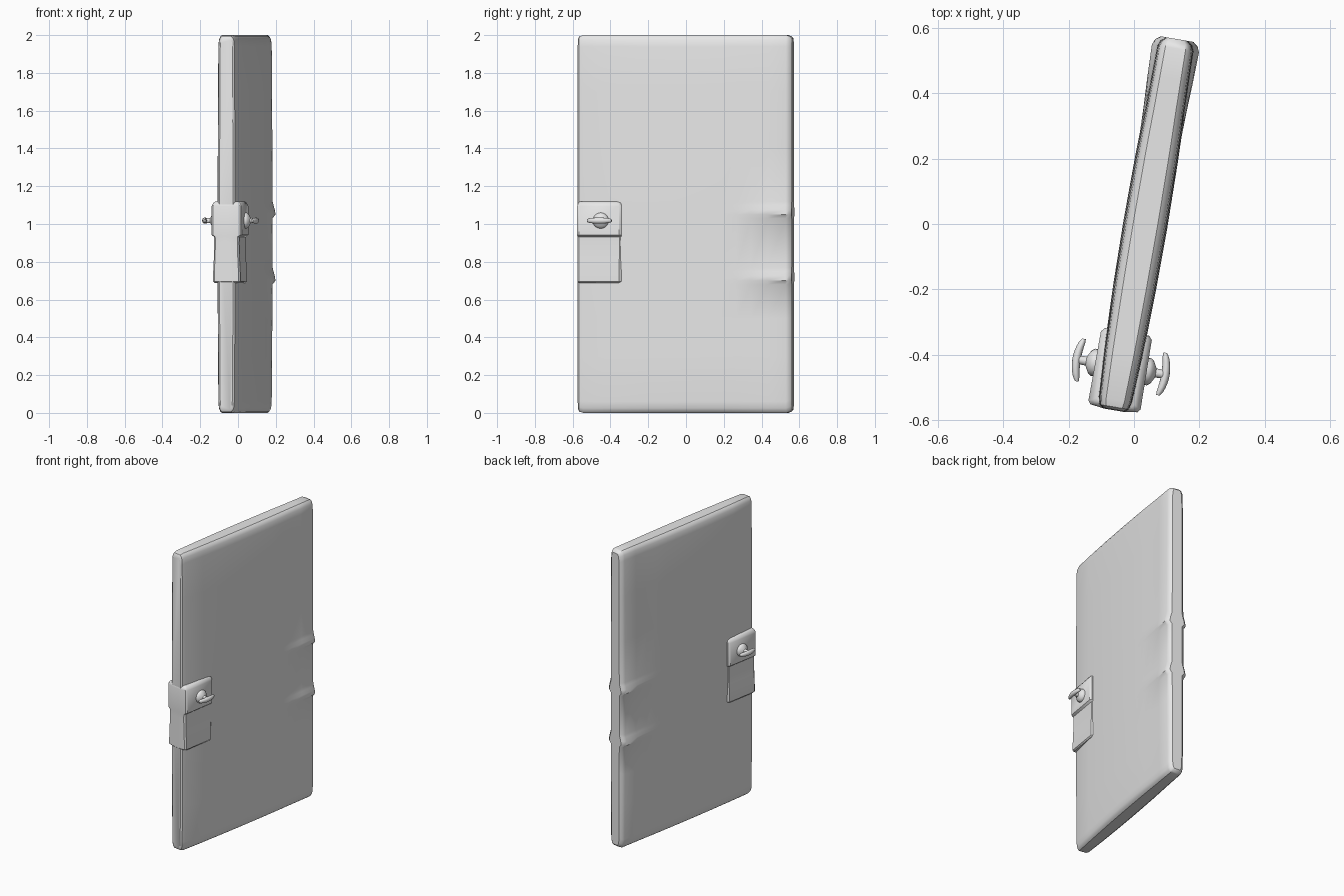
import bpy, bmesh, math
from mathutils import Matrix, Vector

if "Cube" in bpy.data.objects:
    bpy.data.objects.remove(bpy.data.objects["Cube"])

# Local frame: x = thickness, y = door width, z = height; the door stands slightly turned
PLACE = Matrix.Translation((0.035, 0, 0)) @ Matrix.Rotation(math.radians(-9.7), 4, 'Z')

grey = bpy.data.materials.new("light_grey")
grey.diffuse_color = (0.8, 0.8, 0.8, 1)
grey.use_nodes = True
grey.node_tree.nodes["Principled BSDF"].inputs["Base Color"].default_value = grey.diffuse_color


def loft(name, rings, angle=35):
    """Skin a list of equal closed rings and cap both ends."""
    bm = bmesh.new()
    rows = [[bm.verts.new(PLACE @ Vector(p)) for p in ring] for ring in rings]
    n = len(rows[0])
    for a, b in zip(rows, rows[1:]):
        for i in range(n):
            j = (i + 1) % n
            bm.faces.new((a[i], a[j], b[j], b[i]))
    bm.faces.new(rows[0][::-1])
    bm.faces.new(rows[-1])
    bmesh.ops.recalc_face_normals(bm, faces=bm.faces)
    me = bpy.data.meshes.new(name)
    bm.to_mesh(me)
    bm.free()
    me.materials.append(grey)
    ob = bpy.data.objects.new(name, me)
    bpy.context.collection.objects.link(ob)
    bpy.ops.object.select_all(action='DESELECT')
    ob.select_set(True)
    bpy.context.view_layer.objects.active = ob
    bpy.ops.object.shade_smooth_by_angle(angle=math.radians(angle))
    return ob


# Door panel: height rows (z, thickness factor, ridge factor)
rows = [(0, .55, 0), (.008, .72, 0), (.025, .86, 0), (.06, .92, 0), (.3, .95, 0), (.5, .98, 0)]
for base in (.68, 1.03):
    rows += [(base + dz, 1, r) for dz, r in
             ((0, 0), (.02, 1), (.045, .75), (.07, .3), (.09, 0))]
rows += [(1.4, .98, 0), (1.7, .95, 0), (1.94, .92, 0), (1.975, .86, 0), (1.992, .72, 0), (2, .55, 0)]

# Columns across the width: (y, half thickness, height scale)
cols = [(-.576, .036, .982), (-.568, .046, .994), (-.545, .052, 1), (-.4, .06, 1),
        (-.2, .066, 1), (0, .068, 1), (.2, .066, 1), (.28, .064, 1), (.36, .061, 1),
        (.45, .059, 1), (.545, .057, 1), (.562, .05, .994), (.574, .035, .982)]
rings = []
for u, h, s in cols:
    bump = 0.016 * max(0, min(1, (u - .28) / .24))
    side = [(h * f + bump * r, u, 1 + (z - 1) * s) for z, f, r in rows]
    rings.append(side + [(-x, y, z) for x, y, z in reversed(side)])
loft("door_panel", rings)

# Latch housing wrapped round the front edge, scooped below the handle
rings = []
for z, h, inset in [(.688, .066, .008), (.696, .073, 0), (.74, .073, 0), (.82, .069, 0),
                    (.9, .067, 0), (.932, .068, 0), (.942, .081, 0), (1.095, .081, 0),
                    (1.112, .072, .004), (1.12, .06, .012)]:
    half = [(.03, -.578 + inset), (h - .008, -.572 + inset), (h, -.562 + inset),
            (h - .002, -.347 - inset), (h - .012, -.335 - inset)]
    rings.append([(x, y, z) for x, y in half] + [(-x, y, z) for x, y in reversed(half)])
loft("latch_housing", rings)

# Turn handles, one on each side
HY, HZ = -.444, 1.018
for side, label in ((1, "right"), (-1, "left")):
    rings = []
    for r, w in [(.042, .07), (.042, .087), (.036, .096), (.022, .104), (.014, .108), (.013, .135)]:
        rings.append([(side * w, HY + r * math.cos(t), HZ + r * math.sin(t))
                      for t in (k * math.tau / 20 for k in range(20))])
    loft("handle_base_" + label, rings)

    # Bowed grip bar with narrower ends
    rings = []
    for k in range(-5, 6):
        q = k / 5
        shrink = 1 - .35 * q * q if abs(k) < 5 else .45
        rings.append([(side * (.138 - .012 * q * q + .013 * shrink * math.cos(t)),
                       HY + .066 * q, HZ + .016 * shrink * math.sin(t))
                      for t in (j * math.tau / 12 for j in range(12))])
    loft("handle_grip_" + label, rings, 50)
